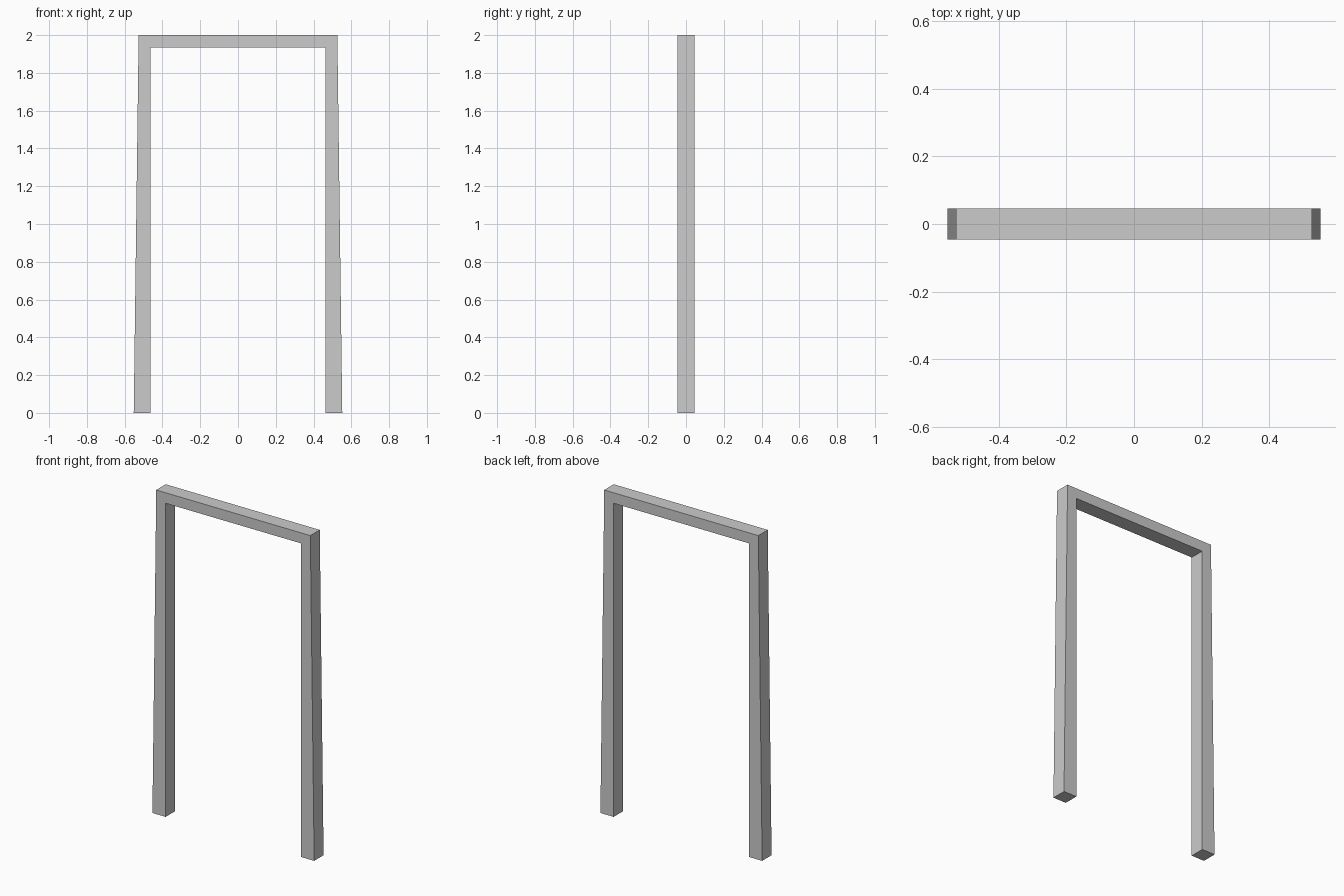
import bpy, bmesh

if "Cube" in bpy.data.objects:
    bpy.data.objects.remove(bpy.data.objects["Cube"])

DEPTH = 0.092

# Half profile in x/z: outer edge tapers upwards, inner edge is vertical
outer_half = [(0.552, 0.0), (0.526, 2.0)]
inner_half = [(0.462, 0.0), (0.462, 1.935)]


def full_path(half):
    """Mirror a half path across x = 0, running left foot to right foot."""
    return [(-x, z) for x, z in half] + [(x, z) for x, z in reversed(half)]


bm = bmesh.new()
y = -DEPTH / 2
outer = [bm.verts.new((x, y, z)) for x, z in full_path(outer_half)]
inner = [bm.verts.new((x, y, z)) for x, z in full_path(inner_half)]

# Front: left leg, lintel and right leg joined by mitred corners
front = [bm.faces.new((outer[i], outer[i + 1], inner[i + 1], inner[i]))
         for i in range(3)]

# Extrude to the back, keeping the front to close the solid
result = bmesh.ops.extrude_face_region(bm, geom=front, use_keep_orig=True)
back = [v for v in result["geom"] if isinstance(v, bmesh.types.BMVert)]
bmesh.ops.translate(bm, verts=back, vec=(0, DEPTH, 0))
bmesh.ops.recalc_face_normals(bm, faces=bm.faces)

mesh = bpy.data.meshes.new("door_frame")
bm.to_mesh(mesh)
bm.free()
door_frame = bpy.data.objects.new("door_frame", mesh)
bpy.context.collection.objects.link(door_frame)
